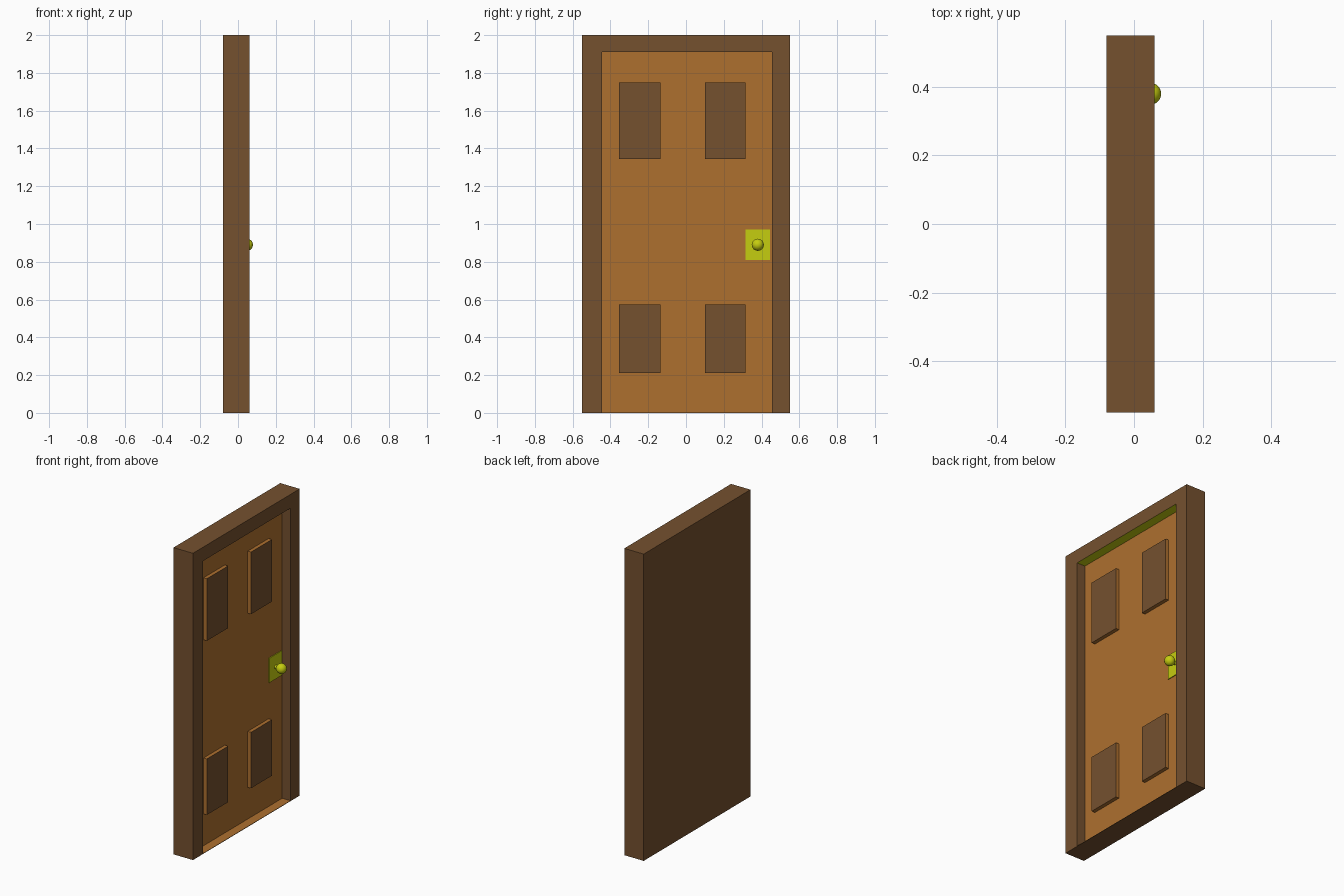
import bpy, bmesh, math
from mathutils import Matrix, Vector

if "Cube" in bpy.data.objects:
    bpy.data.objects.remove(bpy.data.objects["Cube"])


def material(name, rgb):
    m = bpy.data.materials.new(name)
    m.diffuse_color = (*rgb, 1)
    m.use_nodes = True
    m.node_tree.nodes["Principled BSDF"].inputs["Base Color"].default_value = m.diffuse_color
    return m


BROWN = material("dark_brown_wood", (0.178, 0.082, 0.028))
ORANGE = material("orange_wood", (0.42, 0.16, 0.028))
YELLOW = material("yellow_brass", (0.56, 0.61, 0.005))


def box_bm(lo, hi):
    bm = bmesh.new()
    lo, hi = Vector(lo), Vector(hi)
    size = hi - lo
    bmesh.ops.create_cube(bm, size=1,
                          matrix=Matrix.Translation((lo + hi) / 2) @ Matrix.Diagonal((*size, 1)))
    bm.normal_update()
    return bm


def finish(bm, name, mats):
    me = bpy.data.meshes.new(name)
    bm.to_mesh(me)
    bm.free()
    for m in mats:
        me.materials.append(m)
    ob = bpy.data.objects.new(name, me)
    bpy.context.collection.objects.link(ob)
    return ob


def front_face(bm):
    return max(bm.faces, key=lambda f: f.normal.x)


# Frame block with the door face recessed into it
bm = box_bm((-0.08, -0.55, 0), (0.06, 0.55, 2))
door = front_face(bm)
bmesh.ops.inset_region(bm, faces=[door], thickness=0.05)
for v in door.verts:
    v.co.y = 0.455 if v.co.y > 0 else -0.445
    v.co.z = 1.91 if v.co.z > 1 else 0.003
before = set(bm.faces)
door = bmesh.ops.extrude_discrete_faces(bm, faces=[door])["faces"][0]
for v in door.verts:
    v.co.x = 0.0
bm.normal_update()
door.material_index = 1
for e in door.edges:
    for f in e.link_faces:
        if f.normal.z > 0.9:
            f.material_index = 1      # threshold
        elif f.normal.z < -0.9:
            f.material_index = 2      # underside of the lintel
finish(bm, "door_and_frame", [BROWN, ORANGE, YELLOW])

# Four raised panels, orange edges and brown faces
for row, z0, z1 in (("upper", 1.345, 1.75), ("lower", 0.21, 0.575)):
    for side, y0, y1 in (("left", -0.355, -0.135), ("right", 0.10, 0.315)):
        bm = box_bm((-0.002, y0, z0), (0.024, y1, z1))
        front_face(bm).material_index = 1
        finish(bm, f"{row}_{side}_panel", [ORANGE, BROWN])

# Lock plate
finish(box_bm((-0.001, 0.315, 0.81), (0.005, 0.445, 0.97)), "lock_plate", [YELLOW])

# Knob and its short stem
turn = Matrix.Translation((0.015, 0.38, 0.89)) @ Matrix.Rotation(math.pi / 2, 4, 'Y')
bm = bmesh.new()
bmesh.ops.create_cone(bm, cap_ends=True, segments=16, radius1=0.012, radius2=0.012,
                      depth=0.03, matrix=turn)
finish(bm, "knob_stem", [YELLOW])
bm = bmesh.new()
bmesh.ops.create_uvsphere(bm, u_segments=32, v_segments=16, radius=0.032,
                          matrix=Matrix.Translation((0.047, 0.38, 0.89)))
for f in bm.faces:
    f.smooth = True
finish(bm, "knob", [YELLOW])
